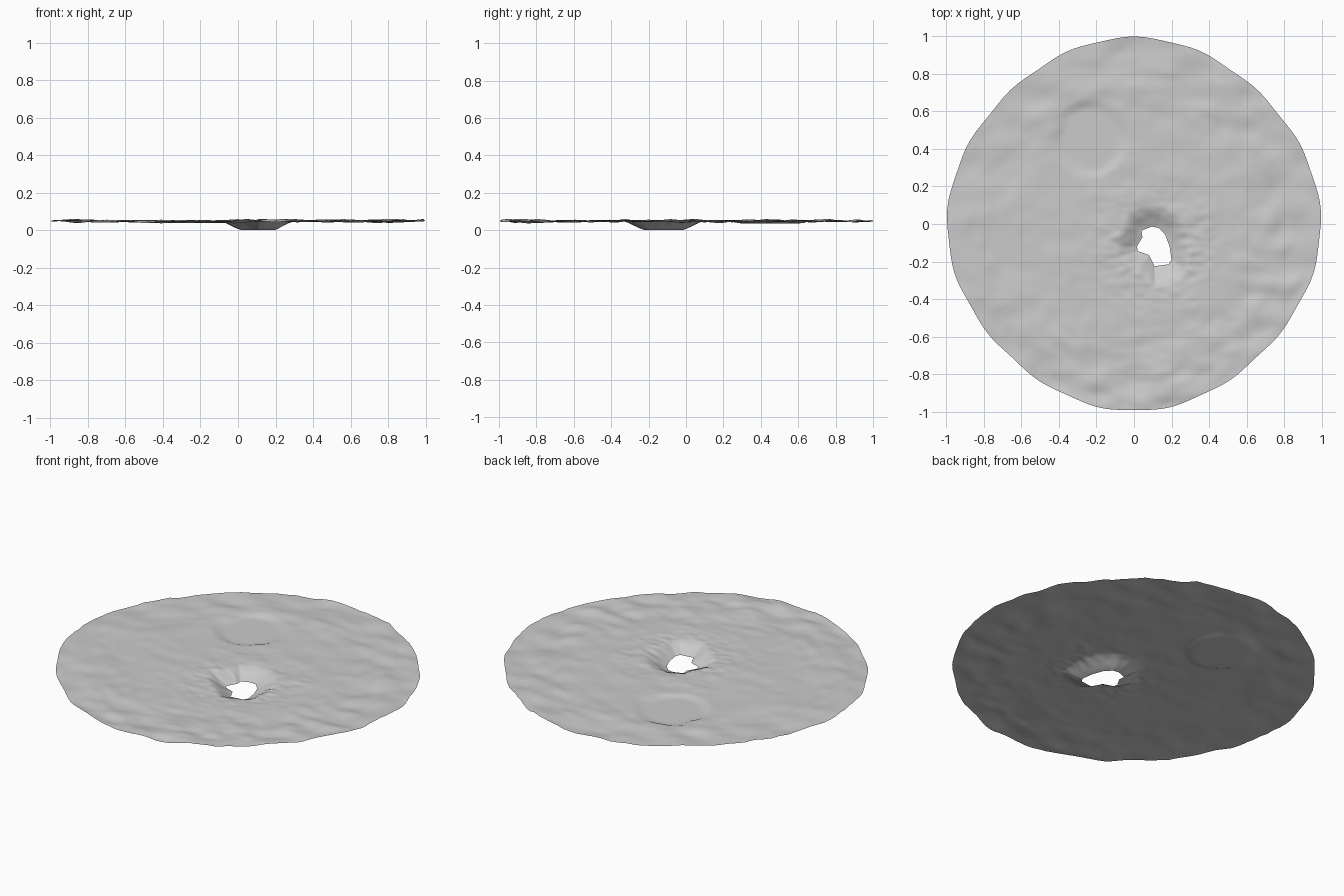
import bpy, bmesh, math
from mathutils import Vector, noise

cube = bpy.data.objects.get("Cube")
if cube:
    bpy.data.objects.remove(cube, do_unlink=True)

SEGMENTS, RINGS = 144, 56
PIT = Vector((0.11, -0.12))
POND = Vector((-0.23, 0.455))

# Irregular outline of the opening, anticlockwise from the right
HOLE = [(0.19, -0.12), (0.165, -0.055), (0.13, -0.02), (0.095, -0.014),
        (0.04, -0.035), (0.045, -0.07), (0.015, -0.12), (0.02, -0.145),
        (0.08, -0.165), (0.11, -0.225), (0.185, -0.215), (0.2, -0.19)]


def smooth(a, b, x):
    t = min(max((x - a) / (b - a), 0), 1)
    return t * t * (3 - 2 * t)


def hole_point(angle):
    """Meet a ray from the pit centre with the opening's outline."""
    d = Vector((math.cos(angle), math.sin(angle)))
    for a, b in zip(HOLE, HOLE[1:] + HOLE[:1]):
        a, b = Vector(a) - PIT, Vector(b) - PIT
        e = b - a
        det = d.x * e.y - d.y * e.x
        if abs(det) < 1e-9:
            continue
        t = (a.x * e.y - a.y * e.x) / det
        s = (a.x * d.y - a.y * d.x) / det
        if t > 0 and -1e-6 <= s <= 1 + 1e-6:
            return PIT + d * t
    return PIT + d * 0.08


def rim_point(angle):
    """Meet the same ray with the slightly uneven outer rim."""
    d = Vector((math.cos(angle), math.sin(angle)))
    b = PIT.dot(d)
    t = -b + math.sqrt(b * b + 1 - PIT.length_squared)
    p = PIT + d * t
    a = math.atan2(p.y, p.x)
    r = 0.982 + 0.014 * math.cos(4 * a) + 0.004 * math.sin(17 * a)
    return p * r


def height(p, hole):
    r = p.length
    # Gentle centre, rugged outer ground
    rough = 0.3 + 0.7 * smooth(0.5, 0.8, r)
    broad = noise.noise(Vector((p.x * 5, p.y * 9, 2.3)))
    fine = noise.noise(Vector((p.x * 13, p.y * 17, 7.1)))
    z = 0.049 + rough * (0.014 * broad + 0.007 * fine)
    # Ripples about the pit
    near = 1 - smooth(0.2, 0.5, (p - PIT).length)
    z += 0.005 * near * noise.noise(Vector((p.x * 16, p.y * 30, 4)))
    # Shallow flat basin
    edge = 0.165 + 0.015 * noise.noise(Vector((p.x * 6, p.y * 6, 9)))
    z += (0.037 - z) * (1 - smooth(edge, edge + 0.04, (p - POND).length))
    # Funnel running down to the opening
    gap = (p - hole).length
    slope = min(gap / 0.11, 1)
    return 0.002 + (z - 0.002) * (0.65 * slope + 0.35 * smooth(0, 1, slope))


# Ground sheet in rings between the opening and the rim
bm = bmesh.new()
rings = []
for i in range(RINGS + 1):
    f = (i / RINGS) ** 1.25
    ring = []
    for j in range(SEGMENTS):
        angle = math.tau * j / SEGMENTS
        hole = hole_point(angle)
        p = hole.lerp(rim_point(angle), f)
        ring.append(bm.verts.new((p.x, p.y, height(p, hole))))
    rings.append(ring)
for inner, outer in zip(rings, rings[1:]):
    for j in range(SEGMENTS):
        k = (j + 1) % SEGMENTS
        bm.faces.new((inner[j], outer[j], outer[k], inner[k]))

mesh = bpy.data.meshes.new("ground_disc")
bm.to_mesh(mesh)
bm.free()
ground = bpy.data.objects.new("ground_disc", mesh)
bpy.context.collection.objects.link(ground)

# Plain grey ground
grey = bpy.data.materials.new("light_grey")
grey.use_nodes = True
colour = (0.6, 0.6, 0.6, 1)
grey.diffuse_color = colour
grey.node_tree.nodes["Principled BSDF"].inputs["Base Color"].default_value = colour
mesh.materials.append(grey)

bpy.context.view_layer.objects.active = ground
ground.select_set(True)
bpy.ops.object.shade_smooth()
